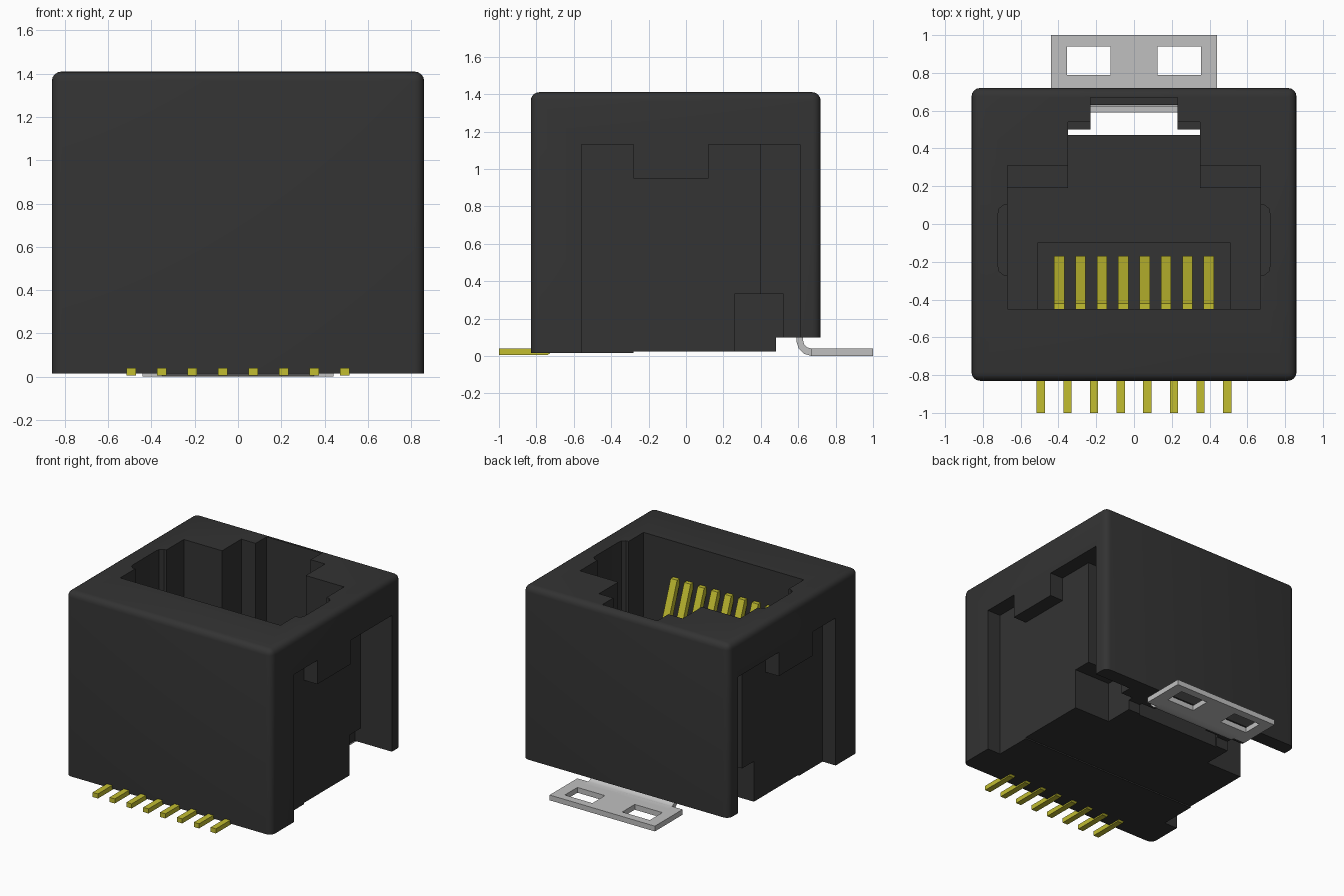
import bpy, bmesh

cube = bpy.data.objects.get("Cube")
if cube:
    bpy.data.objects.remove(cube, do_unlink=True)


def material(name, color):
    m = bpy.data.materials.new(name)
    m.use_nodes = True
    m.diffuse_color = (*color, 1)
    m.node_tree.nodes["Principled BSDF"].inputs["Base Color"].default_value = (*color, 1)
    return m


BLACK = material("black plastic", (0.033, 0.033, 0.033))
GOLD = material("gold contact", (0.54, 0.51, 0.03))
STEEL = material("light steel", (0.53, 0.53, 0.53))


def finish(name, bm, mat):
    bmesh.ops.recalc_face_normals(bm, faces=bm.faces)
    mesh = bpy.data.meshes.new(name)
    bm.to_mesh(mesh)
    bm.free()
    mesh.materials.append(mat)
    ob = bpy.data.objects.new(name, mesh)
    bpy.context.collection.objects.link(ob)
    return ob


def prism(name, outline, lo, hi, axis="z", mat=BLACK):
    """Extrude an outline: (x, y) along z, or (y, z) along x."""
    bm = bmesh.new()
    place = (lambda u, v, w: (u, v, w)) if axis == "z" else (lambda u, v, w: (w, u, v))
    face = bm.faces.new([bm.verts.new(place(u, v, lo)) for u, v in outline])
    top = bmesh.ops.extrude_face_region(bm, geom=[face])["geom"]
    shift = place(0, 0, hi - lo)
    bmesh.ops.translate(bm, vec=shift, verts=[v for v in top if isinstance(v, bmesh.types.BMVert)])
    return finish(name, bm, mat)


def rect(a, b, c, d):
    return [(a, c), (b, c), (b, d), (a, d)]


def box(name, x, y, z, mat=BLACK):
    return prism(name, rect(*x, *y), *z, mat=mat)


def select(ob):
    bpy.ops.object.select_all(action="DESELECT")
    ob.select_set(True)
    bpy.context.view_layer.objects.active = ob


def cut(target, cutter):
    cutter.hide_render = True
    select(target)
    mod = target.modifiers.new("cut", "BOOLEAN")
    mod.operation = "DIFFERENCE"
    mod.solver = "EXACT"
    mod.object = cutter
    bpy.ops.object.modifier_apply(modifier=mod.name)
    bpy.data.objects.remove(cutter, do_unlink=True)


def mirrored(half):
    return half + [(-x, y) for x, y in reversed(half)]


# Housing block with rounded upright and top edges
housing = box("housing", (-0.86, 0.86), (-0.83, 0.72), (0.015, 1.41))
bm = bmesh.new()
bm.from_mesh(housing.data)
edges = [e for e in bm.edges if max(v.co.z for v in e.verts) > 1]
bmesh.ops.bevel(bm, geom=edges, offset=0.045, segments=4, profile=0.5, affect="EDGES")
bm.to_mesh(housing.data)
bm.free()

# Plug opening with latch channel
mouth = mirrored([(0.67, -0.45), (0.67, 0.31), (0.35, 0.31), (0.35, 0.54), (0.23, 0.54), (0.23, 0.67)])
cut(housing, prism("mouth_cutter", mouth, 0.7, 2))
well = mirrored([(0.67, -0.45), (0.67, 0.19), (0.35, 0.19), (0.35, 0.48)])
cut(housing, prism("well_cutter", well, 0.42, 0.8))
cut(housing, box("contact_well_cutter", (-0.51, 0.51), (-0.45, -0.10), (0.2, 0.6)))
hole = mirrored([(0.35, 0.47), (0.35, 0.50), (0.23, 0.50), (0.23, 0.63)])
cut(housing, prism("latch_hole_cutter", hole, -0.1, 0.8))

# Side pockets, deep rear slots, lower notches and mouth grooves
pocket = [(-0.56, -0.1), (0.61, -0.1), (0.61, 1.13), (0.12, 1.13),
          (0.12, 0.95), (-0.28, 0.95), (-0.28, 1.13), (-0.56, 1.13)]
groove = [(0.6, -0.27), (0.69, -0.27), (0.715, -0.25), (0.72, -0.22),
          (0.72, 0.05), (0.715, 0.08), (0.69, 0.1), (0.6, 0.1)]
for s in (-1, 1):
    def span(a, b):
        return sorted((s * a, s * b))
    cut(housing, prism("pocket_cutter", pocket, *span(0.75, 1), axis="x"))
    cut(housing, box("slot_cutter", span(0.55, 1), (0.40, 0.61), (-0.1, 1.13)))
    cut(housing, box("notch_cutter", span(0.45, 1), (0.26, 0.52), (-0.1, 0.33)))
    cut(housing, prism("groove_cutter", [(s * x, y) for x, y in groove], 0.45, 2))

# Underside relief and raised rear edge
cut(housing, box("underside_cutter", (-1, 1), (-0.28, 0.6), (-0.1, 0.025)))
cut(housing, box("rear_edge_cutter", (-1, 1), (0.48, 1), (-0.1, 0.1)))
select(housing)
bpy.ops.object.shade_smooth_by_angle(angle=0.6)

# Spring contacts in the well and solder pins at the front
spring = [(-0.45, 1.10), (-0.45, 1.14), (-0.42, 1.14), (-0.17, 0.48), (-0.17, 0.43), (-0.2, 0.43)]
pin = [(-1, 0.005), (-0.74, 0.005), (-0.72, 0.02), (-0.72, 0.04), (-1, 0.04)]
for i in range(8):
    x = (i - 3.5) * 0.113
    prism(f"spring_contact_{i + 1}", spring, x - 0.027, x + 0.027, "x", GOLD)
    x = (i - 3.5) * 0.141
    prism(f"solder_pin_{i + 1}", pin, x - 0.022, x + 0.022, "x", GOLD)

# Rear mounting plate with two windows and an upturned bend
plate = box("mounting_plate", (-0.44, 0.44), (0.72, 1), (0, 0.04), STEEL)
for s in (-1, 1):
    cut(plate, box("window_cutter", sorted((s * 0.125, s * 0.355)), (0.79, 0.94), (-1, 1)))
bend = [(0.72, 0), (0.67, 0), (0.63, 0.012), (0.602, 0.04), (0.59, 0.08), (0.59, 0.3),
        (0.625, 0.3), (0.625, 0.085), (0.632, 0.062), (0.648, 0.046), (0.67, 0.04), (0.72, 0.04)]
bend_ob = prism("mounting_bend", bend, -0.35, 0.35, "x", STEEL)
box("bend_shoulder", (-0.44, 0.44), (0.67, 0.72), (0, 0.04), STEEL)
select(bend_ob)
bpy.ops.object.shade_smooth_by_angle(angle=0.6)
